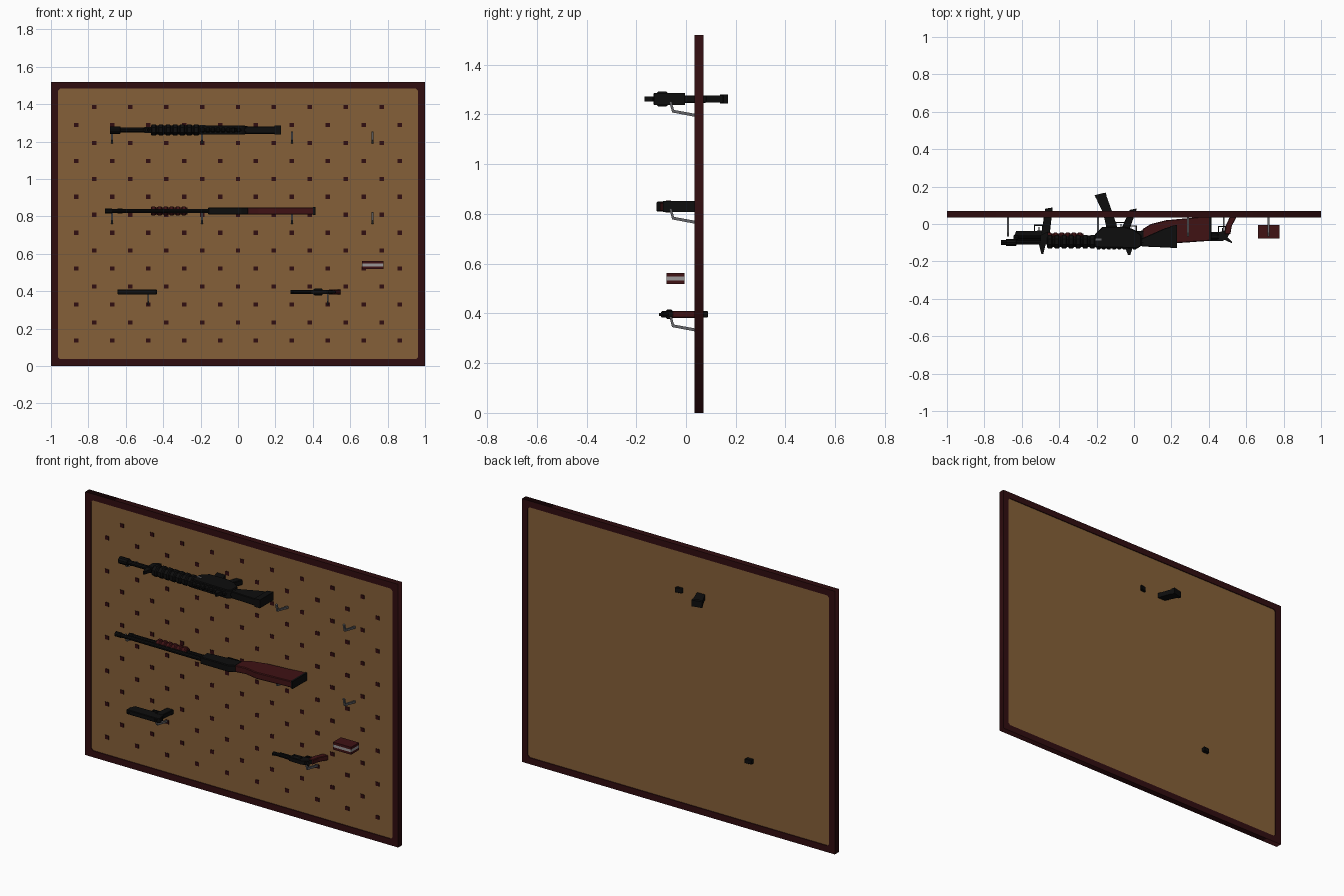
import bpy, bmesh, math
from mathutils import Matrix, Vector

if "Cube" in bpy.data.objects:
    bpy.data.objects.remove(bpy.data.objects["Cube"])


def material(name, rgb):
    m = bpy.data.materials.new(name)
    m.diffuse_color = (*rgb, 1)
    m.use_nodes = True
    m.node_tree.nodes["Principled BSDF"].inputs["Base Color"].default_value = m.diffuse_color
    return m


PANEL = material("tan_board", (0.235, 0.118, 0.040))
FRAME = material("dark_red_wood", (0.030, 0.004, 0.005))
WOOD = material("red_wood", (0.050, 0.006, 0.007))
BLACK = material("black_metal", (0.004, 0.004, 0.004))
STEEL = material("grey_steel", (0.13, 0.13, 0.14))
LABEL = material("pale_label", (0.33, 0.31, 0.31))


def finish(name, bm, mat, bevel=0):
    bmesh.ops.recalc_face_normals(bm, faces=bm.faces)
    me = bpy.data.meshes.new(name)
    bm.to_mesh(me)
    bm.free()
    me.materials.append(mat)
    ob = bpy.data.objects.new(name, me)
    bpy.context.collection.objects.link(ob)
    if bevel:
        b = ob.modifiers.new("edge", 'BEVEL')
        b.width, b.segments = bevel, 1
    return ob


def add_box(bm, x, y, z):
    size = Vector((x[1] - x[0], y[1] - y[0], z[1] - z[0]))
    mid = Vector((sum(x) / 2, sum(y) / 2, sum(z) / 2))
    bmesh.ops.create_cube(bm, size=1, matrix=Matrix.Translation(mid) @ Matrix.Diagonal((*size, 1)))


def box(name, x, y, z, mat, bevel=0):
    bm = bmesh.new()
    add_box(bm, x, y, z)
    return finish(name, bm, mat, bevel)


def slab(name, pts, z, half, mat, bevel=0):
    """Side outline in x, y given a thickness along z."""
    bm = bmesh.new()
    f = bm.faces.new([bm.verts.new((x, y, z - half)) for x, y in pts])
    top = bmesh.ops.extrude_face_region(bm, geom=[f])['geom']
    bmesh.ops.translate(bm, vec=(0, 0, 2 * half), verts=[v for v in top if isinstance(v, bmesh.types.BMVert)])
    return finish(name, bm, mat, bevel)


def rod(name, profile, y, z, mat, sides=10, stretch=1.0):
    """Turned part along x from (x, radius) stations."""
    bm = bmesh.new()
    rings = []
    for x, r in profile:
        rings.append([bm.verts.new((x, y + stretch * r * math.cos(a), z + r * math.sin(a)))
                      for a in [2 * math.pi * (i + 0.5) / sides for i in range(sides)]])
    for a, b in zip(rings, rings[1:]):
        for i in range(sides):
            j = (i + 1) % sides
            bm.faces.new((a[i], a[j], b[j], b[i]))
    bm.faces.new(rings[0])
    bm.faces.new(rings[-1])
    return finish(name, bm, mat)


def ribs(x0, x1, n, low, high):
    """Stations of a ribbed grip."""
    out, step = [], (x1 - x0) / n
    for i in range(n):
        a = x0 + i * step
        out += [(a, low), (a + 0.15 * step, high), (a + 0.65 * step, high), (a + 0.8 * step, low)]
    return out + [(x1, low)]


def guard(name, x0, x1, y0, y1, z):
    """Thin trigger guard loop with a trigger."""
    bm = bmesh.new()
    t = 0.006
    add_box(bm, (x0, x0 + t), (y0, y1), (z - 0.006, z + 0.006))
    add_box(bm, (x0, x1), (y1 - t, y1), (z - 0.006, z + 0.006))
    add_box(bm, (x1 - t, x1), (y0, y1), (z - 0.006, z + 0.006))
    m = (x0 + x1) / 2
    add_box(bm, (m, m + t), (y0, y1 - 0.012), (z - 0.003, z + 0.003))
    finish(name, bm, BLACK)


# Board frame: outer rectangle with a clipped-corner opening
cu = bpy.data.curves.new("board_frame", 'CURVE')
cu.dimensions, cu.fill_mode, cu.extrude = '2D', 'BOTH', 0.018
w, h, c = 0.963, 0.723, 0.012
hole = [(w - c, h), (w, h - c), (w, c - h), (w - c, -h), (c - w, -h), (-w, c - h), (-w, h - c), (c - w, h)]
for loop in ([(-1, -0.76), (1, -0.76), (1, 0.76), (-1, 0.76)], hole):
    s = cu.splines.new('POLY')
    s.points.add(len(loop) - 1)
    s.use_cyclic_u = True
    for p, (x, y) in zip(s.points, loop):
        p.co = (x, y, 0, 1)
tmp = bpy.data.objects.new("frame_outline", cu)
bpy.context.collection.objects.link(tmp)
me = bpy.data.meshes.new_from_object(tmp.evaluated_get(bpy.context.evaluated_depsgraph_get()))
bpy.data.objects.remove(tmp)
me.transform(Matrix.Translation((0, 0.052, 0.76)) @ Matrix.Rotation(math.pi / 2, 4, 'X'))
me.materials.clear()
me.materials.append(FRAME)
bpy.context.collection.objects.link(bpy.data.objects.new("board_frame", me))
box("board_panel", (-0.97, 0.97), (0.039, 0.065), (0.03, 1.49), PANEL)

# Staggered peg holes
bm = bmesh.new()
for row in range(14):
    z = 1.385 - 0.096 * row
    n = 9 + row % 2
    for i in range(n):
        x = (i - (n - 1) / 2) * 0.192
        add_box(bm, (x - 0.012, x + 0.012), (0.036, 0.042), (z - 0.011, z + 0.011))
finish("peg_holes", bm, FRAME)

# Hooks
for x, z in [(x, z) for z in (1.195, 0.765) for x in (-0.674, -0.193, 0.289, 0.72)] + [(-0.48, 0.332), (0.48, 0.332)]:
    bm = bmesh.new()
    side = [(0.045, -0.006), (-0.056, 0.013), (-0.067, 0.056), (-0.058, 0.058), (-0.048, 0.023), (0.045, 0.006)]
    f = bm.faces.new([bm.verts.new((x - 0.005, y, z + dz)) for y, dz in side])
    ext = bmesh.ops.extrude_face_region(bm, geom=[f])['geom']
    bmesh.ops.translate(bm, vec=(0.01, 0, 0), verts=[v for v in ext if isinstance(v, bmesh.types.BMVert)])
    finish("hook", bm, STEEL)

# Small carton with a pale band
box("carton_base", (0.662, 0.777), (-0.078, -0.006), (0.519, 0.533), WOOD)
box("carton_band", (0.662, 0.777), (-0.078, -0.006), (0.533, 0.548), LABEL)
box("carton_lid", (0.662, 0.777), (-0.078, -0.006), (0.548, 0.562), WOOD)

# Rifle on the top row
Z = 1.262
rod("rifle_barrel", [(-0.685, 0.02), (-0.63, 0.02), (-0.628, 0.013), (-0.45, 0.013)], -0.098, Z, BLACK)
rod("rifle_handguard", ribs(-0.465, -0.2, 7, 0.026, 0.033), -0.095, Z, BLACK, 8, 1.2)
slab("rifle_front_sight", [(-0.51, -0.1), (-0.495, -0.16), (-0.485, -0.16), (-0.47, -0.1)], Z, 0.009, BLACK)
slab("rifle_front_block", [(-0.50, -0.11), (-0.46, -0.11), (-0.46, -0.04), (-0.50, -0.06)], Z, 0.017, BLACK)
slab("rifle_receiver", [(-0.21, -0.125), (0.02, -0.13), (0.04, -0.115), (0.04, -0.06), (0.0, -0.03),
                        (-0.05, -0.015), (-0.17, -0.015), (-0.21, -0.055)], Z, 0.025, BLACK, 0.004)
rod("rifle_top_rail", ribs(-0.2, 0.02, 8, 0.009, 0.015), -0.122, Z, BLACK, 8)
slab("rifle_rear_sight", [(-0.05, -0.12), (-0.032, -0.166), (-0.02, -0.166), (-0.005, -0.12)], Z, 0.01, BLACK)
slab("rifle_magazine", [(-0.145, -0.03), (-0.085, -0.03), (-0.115, 0.06), (-0.153, 0.166),
                        (-0.21, 0.152), (-0.165, 0.06)], Z, 0.014, BLACK)
slab("rifle_magazine_base", [(-0.203, 0.137), (-0.146, 0.15), (-0.152, 0.168), (-0.211, 0.154)], Z, 0.018, BLACK)
slab("rifle_grip", [(-0.07, -0.03), (-0.025, -0.03), (0.016, 0.083), (-0.022, 0.076)], Z, 0.015, BLACK, 0.003)
guard("rifle_trigger_guard", -0.1, -0.045, -0.02, 0.012, Z)
rod("rifle_stock_tube", [(0.0, 0.022), (0.05, 0.022), (0.052, 0.019), (0.12, 0.019)], -0.098, Z, BLACK)
slab("rifle_stock", [(0.04, -0.12), (0.2, -0.127), (0.2, -0.012), (0.16, -0.025), (0.04, -0.078)], Z, 0.02, BLACK, 0.003)
slab("rifle_butt", [(0.195, -0.129), (0.23, -0.129), (0.23, -0.004), (0.195, -0.012)], Z, 0.024, BLACK)
box("rifle_bolt_plate", (-0.205, -0.175), (-0.088, -0.078), (Z + 0.02, Z + 0.027), STEEL)

# Shotgun on the second row
Z = 0.829
rod("shotgun_barrel", [(-0.71, 0.014), (-0.675, 0.014), (-0.674, 0.011), (-0.14, 0.012)], -0.1, Z, BLACK)
rod("shotgun_tube", [(-0.645, 0.012), (-0.62, 0.014), (-0.618, 0.011), (-0.14, 0.011)], -0.072, Z, BLACK)
rod("shotgun_forend", ribs(-0.465, -0.27, 6, 0.021, 0.026), -0.07, Z, WOOD, 8)
slab("shotgun_receiver", [(-0.16, -0.118), (0.02, -0.118), (0.055, -0.1), (0.055, -0.035),
                          (-0.02, -0.04), (-0.16, -0.052)], Z, 0.02, BLACK, 0.004)
guard("shotgun_trigger_guard", -0.055, 0.015, -0.045, -0.008, Z)
slab("shotgun_stock", [(0.045, -0.1), (0.11, -0.09), (0.19, -0.105), (0.405, -0.09), (0.405, 0.046),
                       (0.3, 0.032), (0.17, 0.02), (0.09, 0.0), (0.045, -0.028)], Z, 0.019, WOOD, 0.004)
slab("shotgun_butt_pad", [(0.402, -0.092), (0.414, -0.092), (0.414, 0.048), (0.402, 0.047)], Z, 0.022, BLACK)

# Pistol on the lower left
Z = 0.396
slab("pistol_slide", [(-0.645, -0.1), (-0.44, -0.1), (-0.432, -0.09), (-0.44, -0.06), (-0.645, -0.06)], Z, 0.013, BLACK, 0.003)
slab("pistol_frame", [(-0.64, -0.063), (-0.435, -0.063), (-0.455, -0.035), (-0.63, -0.038)], Z, 0.012, BLACK)
slab("pistol_grip", [(-0.495, -0.05), (-0.45, -0.05), (-0.435, 0.088), (-0.475, 0.082)], Z, 0.013, BLACK, 0.002)
box("pistol_front_sight", (-0.635, -0.622), (-0.108, -0.098), (Z - 0.003, Z + 0.003), BLACK)
box("pistol_rear_sight", (-0.46, -0.447), (-0.108, -0.098), (Z - 0.006, Z + 0.006), BLACK)
guard("pistol_trigger_guard", -0.535, -0.485, -0.04, -0.004, Z)

# Revolver on the lower right
Z = 0.396
rod("revolver_barrel", [(0.28, 0.01), (0.42, 0.01)], -0.078, Z, BLACK)
rod("revolver_ejector", [(0.31, 0.007), (0.42, 0.007)], -0.062, Z, BLACK, 8)
rod("revolver_cylinder", [(0.405, 0.017), (0.412, 0.021), (0.445, 0.021), (0.452, 0.017)], -0.067, Z, BLACK, 8)
slab("revolver_frame", [(0.39, -0.09), (0.47, -0.092), (0.495, -0.08), (0.515, -0.045), (0.5, -0.03),
                        (0.46, -0.042), (0.39, -0.045)], Z, 0.011, BLACK)
slab("revolver_hammer", [(0.485, -0.085), (0.522, -0.102), (0.525, -0.097), (0.5, -0.07)], Z, 0.005, BLACK)
box("revolver_front_sight", (0.285, 0.3), (-0.098, -0.085), (Z - 0.003, Z + 0.003), BLACK)
slab("revolver_grip", [(0.485, -0.052), (0.515, -0.055), (0.523, -0.01), (0.55, 0.04), (0.515, 0.044), (0.49, -0.01)],
     Z, 0.014, WOOD, 0.003)
guard("revolver_trigger_guard", 0.448, 0.492, -0.045, -0.01, Z)
